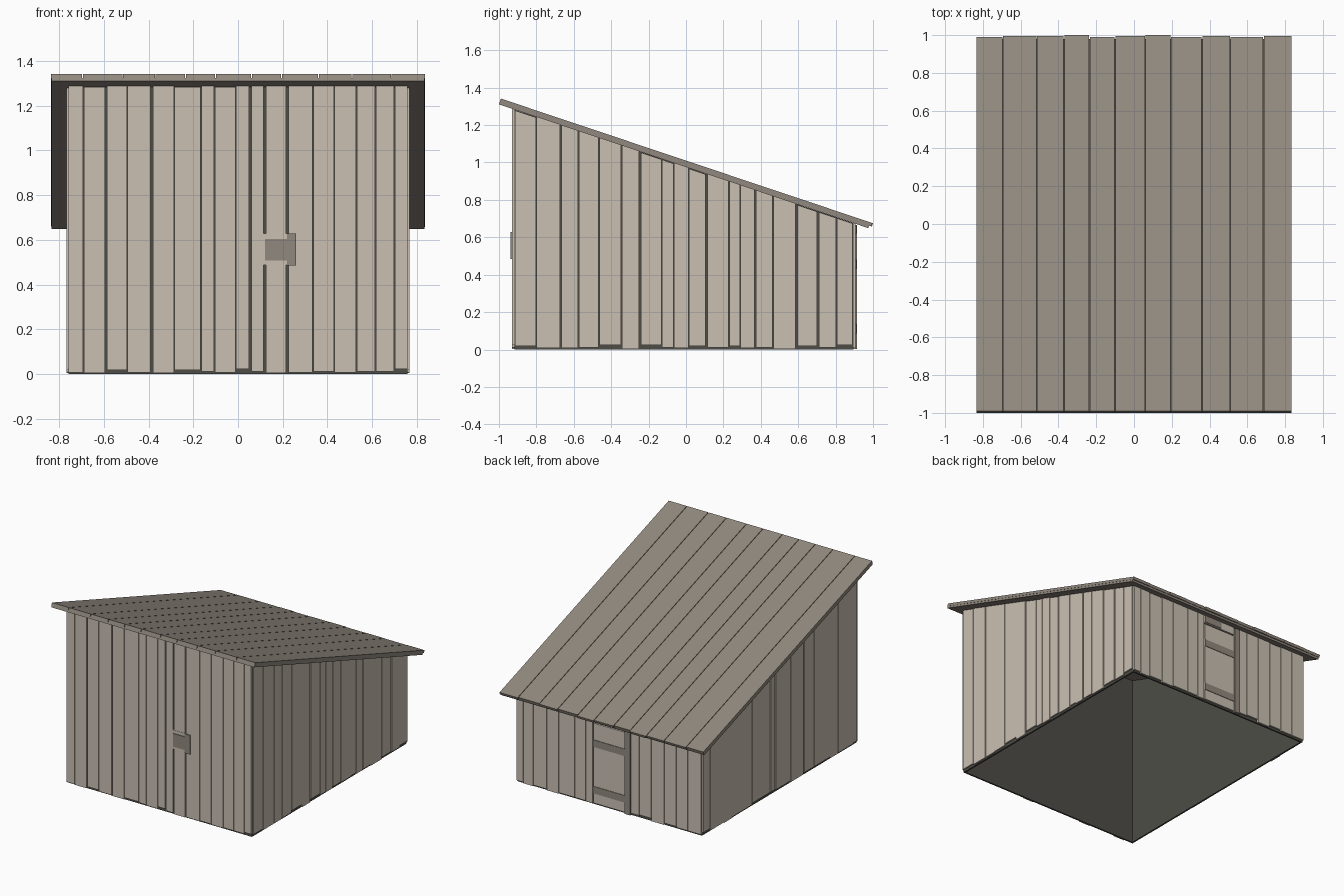
import bpy
import bmesh
import random
from mathutils import Vector

random.seed(4)
if "Cube" in bpy.data.objects:
    bpy.data.objects.remove(bpy.data.objects["Cube"])


def material(name, colour):
    mat = bpy.data.materials.new(name)
    mat.use_nodes = True
    rgba = (*colour, 1)
    mat.diffuse_color = rgba
    mat.node_tree.nodes["Principled BSDF"].inputs["Base Color"].default_value = rgba
    return mat


PALE = material("pale weathered wood", (0.59, 0.53, 0.45))
BROWN = material("grey brown wood", (0.285, 0.25, 0.21))
DARK = material("dark inner wood", (0.075, 0.073, 0.062))

SLOPE = 0.335


def roof_top(y):
    return 1.345 - SLOPE * (y + 1)


def roof_under(y):
    return roof_top(y) - 0.034


def add_box(bm, low, high, shape=None):
    """Box between two corners; shape remaps every corner if given."""
    for v in bmesh.ops.create_cube(bm, size=1)["verts"]:
        p = Vector([high[i] if v.co[i] > 0 else low[i] for i in range(3)])
        v.co = shape(p, v.co.z > 0) if shape else p


def finish(name, bm, *mats):
    mesh = bpy.data.meshes.new(name)
    bm.normal_update()
    bm.to_mesh(mesh)
    bm.free()
    for m in mats:
        mesh.materials.append(m)
    obj = bpy.data.objects.new(name, mesh)
    bpy.context.collection.objects.link(obj)
    return obj


def box(name, low, high, mat):
    bm = bmesh.new()
    add_box(bm, low, high)
    return finish(name, bm, mat)


def under_roof(drop=0):
    def shape(p, is_top):
        if is_top:
            p.z = roof_under(p.y) - drop
        return p
    return shape


def plank_wall(name, axis, seams, inner, outer, wide=()):
    """Row of upright planks along an axis, cut to the roof slope."""
    bm = bmesh.new()
    near, far = sorted((inner, outer))
    for i, (a, b) in enumerate(zip(seams, seams[1:])):
        a += 0.005 if i in wide else 0.002
        b -= 0.005 if i + 1 in wide else 0.002
        foot = random.choice((0.004, 0.008, 0.012, 0.018, 0.024))
        low, high = ((a, near, foot), (b, far, 1)) if axis == "x" else ((near, a, foot), (far, b, 1))
        add_box(bm, low, high, under_roof(random.choice((0, 0, 0.004))))
    return finish(name, bm, PALE)


# Dark inner shell, open below
SX, FRONT, BACK, T = 0.757, -0.918, 0.895, 0.012
bm = bmesh.new()
for low, high in (((-SX, FRONT), (SX, FRONT + T)), ((-SX, BACK - T), (SX, BACK)),
                  ((-SX, FRONT + T), (T - SX, BACK - T)), ((SX - T, FRONT + T), (SX, BACK - T))):
    add_box(bm, (*low, 0), (*high, 1), under_roof(0.001))
finish("inner_shell", bm, DARK)

# Plank cladding
plank_wall("front_planks", "x",
           (-0.76, -0.69, -0.59, -0.495, -0.385, -0.285, -0.165, -0.105, -0.01, 0.055,
            0.12, 0.22, 0.335, 0.43, 0.53, 0.615, 0.7, 0.76),
           FRONT, -0.929, wide=(2, 4, 9, 10, 11))
plank_wall("left_planks", "y",
           (-0.915, -0.8, -0.67, -0.575, -0.465, -0.345, -0.245, -0.13, -0.065, 0.015,
            0.11, 0.23, 0.29, 0.37, 0.465, 0.59, 0.705, 0.805, 0.893),
           SX, 0.767, wide=(2, 6, 10, 13, 15, 16))
plank_wall("right_planks", "y",
           (-0.915, -0.87, -0.69, -0.6, -0.41, -0.29, -0.135, 0.045, 0.105, 0.32,
            0.55, 0.65, 0.81, 0.893),
           -SX, -0.767, wide=(2, 5, 7, 8))
plank_wall("back_planks_left", "x", (0.13, 0.19, 0.28, 0.41, 0.51, 0.62, 0.7, 0.76),
           BACK, 0.907)
plank_wall("back_planks_right", "x", (-0.76, -0.65, -0.555, -0.455, -0.35, -0.25, -0.18),
           BACK, 0.907)

# Back door with rails, post and lintel
box("back_door", (-0.135, BACK, 0.012), (0.126, 0.907, 0.605), PALE)
box("door_header", (-0.135, BACK, 0.615), (0.126, 0.907, 0.672), PALE)
box("door_lintel", (-0.02, 0.904, 0.62), (0.126, 0.911, 0.665), BROWN)
for name, z in (("lower_door_rail", 0.085), ("upper_door_rail", 0.43)):
    box(name, (-0.135, 0.904, z), (0.126, 0.911, z + 0.052), BROWN)
box("door_post", (-0.182, BACK, 0.004), (-0.137, 0.915, 0.665), BROWN)

# Front latch
box("latch_backing", (0.115, -0.931, 0.488), (0.222, -0.925, 0.628), PALE)
box("latch_bar", (0.12, -0.936, 0.507), (0.222, -0.928, 0.605), BROWN)
box("latch_keeper", (0.218, -0.937, 0.485), (0.26, -0.928, 0.628), BROWN)


# Sloping roof: base board whose upper face shows dark between the planks
def sloped(top_depth, bottom_depth):
    def shape(p, is_top):
        depth = top_depth if is_top else bottom_depth
        y = p.y - depth * SLOPE
        return Vector((p.x, y, roof_top(p.y) - depth))
    return shape


bm = bmesh.new()
add_box(bm, (-0.833, -0.99, 0), (0.833, 0.985, 1), sloped(0.018, 0.031))
bm.normal_update()
for f in bm.faces:
    f.material_index = 1 if f.normal.z > 0.5 else 0
finish("roof_base", bm, BROWN, DARK)

bm = bmesh.new()
seams = (-0.837, -0.695, -0.515, -0.37, -0.235, -0.1, 0.06, 0.195, 0.36, 0.51, 0.685, 0.837)
for a, b in zip(seams, seams[1:]):
    end = random.choice((0.99, 0.995, 1.0))
    add_box(bm, (a + 0.002, -0.99, 0), (b - 0.002, end, 1), sloped(0, 0.018))
finish("roof_planks", bm, BROWN)
